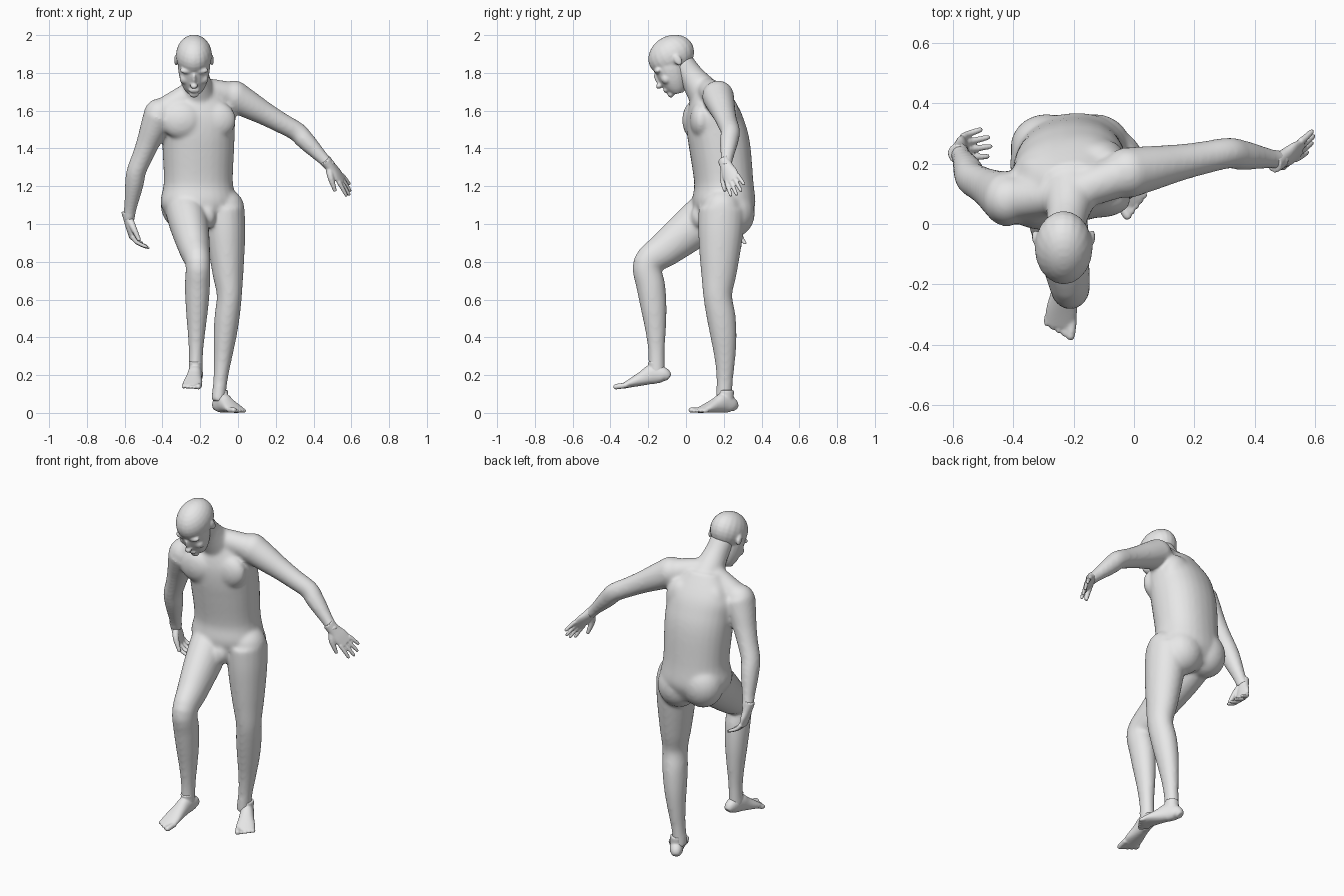
import bpy
import bmesh
import math
from mathutils import Vector, Matrix

default_cube = bpy.data.objects.get("Cube")
if default_cube:
    bpy.data.objects.remove(default_cube, do_unlink=True)

skin = bpy.data.materials.new("grey_skin")
skin.use_nodes = True
grey = (0.8, 0.8, 0.8, 1)
skin.diffuse_color = grey
skin.node_tree.nodes["Principled BSDF"].inputs["Base Color"].default_value = grey

X, Y, Z = Matrix.Identity(3)
WORLD = Matrix.Identity(4)


def smooth_rows(rows, steps=4):
    """Catmull-Rom interpolation through (x, y, z, half_width, half_depth) rows."""
    points = [Vector(row) for row in rows]
    points = [points[0], *points, points[-1]]
    result = []
    for before, start, end, after in zip(points, points[1:], points[2:], points[3:]):
        leave, arrive = (end - before) / 2, (after - start) / 2
        for step in range(steps):
            t = step / steps
            ease = t * t * (3 - 2 * t)
            result.append(start.lerp(end, ease) + leave * t * (1 - t) ** 2
                          - arrive * t * t * (1 - t))
    return result + [points[-1]]


def tube(bm, rows, ref=X, power=2, sides=20, frame=WORLD):
    """Loft rounded sections along a path; ref is the width direction."""
    rings = smooth_rows(rows)
    centres = [Vector(ring[:3]) for ring in rings]
    last = len(rings) - 1
    loops = []
    for index, (centre, ring) in enumerate(zip(centres, rings)):
        ahead, behind = centres[min(index + 1, last)], centres[max(index - 1, 0)]
        tangent = (ahead - behind).normalized()
        across = (ref - tangent * ref.dot(tangent)).normalized()
        outward = tangent.cross(across)
        loop = []
        for side in range(sides):
            angle = math.tau * side / sides
            u, v = (math.copysign(abs(value) ** (2 / power), value)
                    for value in (math.cos(angle), math.sin(angle)))
            place = centre + across * u * ring[3] + outward * v * ring[4]
            loop.append(bm.verts.new(frame @ place))
        loops.append(loop)
    for lower, upper in zip(loops, loops[1:]):
        for side in range(sides):
            following = (side + 1) % sides
            bm.faces.new((lower[side], lower[following], upper[following], upper[side]))
    bm.faces.new(reversed(loops[0]))
    bm.faces.new(loops[-1])


def blob(bm, centre, radii, frame=WORLD):
    """Ellipsoid muscle or feature."""
    matrix = frame @ Matrix.Translation(centre) @ Matrix.Diagonal((*radii, 1))
    bmesh.ops.create_uvsphere(bm, u_segments=20, v_segments=14, radius=1, matrix=matrix)


def limb(bm, joints, upper, lower, depth, ref=X, bulge=0):
    """Two bones with evenly spaced radii and round joints."""
    first, middle, end = (Vector(joint) for joint in joints)
    rows = []
    for start, stop, radii, push in ((first, middle, upper, 0), (middle, end, lower, bulge)):
        blob(bm, start, [radii[0]] * 3)
        for index, radius in enumerate(radii):
            along = index / len(radii)
            swell = Y * push * math.sin(math.pi * along)
            rows.append((*(start.lerp(stop, along) + swell), radius, radius * depth))
    rows.append((*end, lower[-1], lower[-1] * depth))
    tube(bm, rows, ref)


def finish(bm, name, voxel, relax):
    """Fuse overlapping pieces into one smooth skin."""
    bmesh.ops.recalc_face_normals(bm, faces=bm.faces)
    mesh = bpy.data.meshes.new(name)
    bm.to_mesh(mesh)
    bm.free()
    mesh.materials.append(skin)
    part = bpy.data.objects.new(name, mesh)
    bpy.context.scene.collection.objects.link(part)
    fuse = part.modifiers.new("fuse", "REMESH")
    fuse.mode = "VOXEL"
    fuse.voxel_size = voxel
    fuse.use_smooth_shade = True
    soften = part.modifiers.new("soften", "SMOOTH")
    soften.factor = 0.5
    soften.iterations = relax


# Torso, twisted slightly so the right shoulder leads
body = bmesh.new()
middle_x = -.21
twist = Vector((1, .15, 0))
sections = ((1, .2, .13, .12), (1.1, .2, .2, .165), (1.22, .2, .183, .155),
            (1.4, .18, .19, .16), (1.5, .16, .193, .155), (1.6, .14, .19, .135),
            (1.72, .12, .1, .08))
tube(body, [(middle_x, y, z, width, depth) for z, y, width, depth in sections],
     twist, power=2.2, sides=28)
for side in (-1, 1):
    lead = side * .02
    blob(body, (middle_x + side * .09, .06 + lead, 1.55), (.11, .06, .1))    # chest
    blob(body, (middle_x + side * .09, .2 + lead, 1.56), (.09, .065, .12))   # shoulder blade
    blob(body, (middle_x + side * .08, .255, 1.08 - lead), (.12, .11, .13))  # buttock
blob(body, (middle_x, .14, 1.28), (.15, .095, .11))   # belly
blob(body, (-.165, .075, 1.04), (.05, .05, .065))     # groin

# Neck and shoulder slopes
tube(body, [(-.23, -.03, 1.86, .068, .068), (-.22, .03, 1.78, .069, .069),
            (middle_x, .12, 1.66, .1, .1)])
left_shoulder, right_shoulder = (-.02, .17, 1.675), (-.415, .08, 1.58)
for shoulder in (left_shoulder, right_shoulder):
    tube(body, [(middle_x, .1, 1.72, .06, .06), (*shoulder, .075, .075)], Y)

# Left arm stretched to the side, right arm hanging back
upper_arm, forearm = (.085, .074, .062, .055), (.052, .051, .046, .039, .033)
limb(body, (left_shoulder, (.31, .235, 1.49), (.495, .21, 1.3)), upper_arm, forearm, 1, Y)
limb(body, (right_shoulder, (-.538, .15, 1.28), (-.58, .24, 1.02)), upper_arm, forearm, 1.1)

# Standing left leg and raised right leg
thigh, shin = (.108, .105, .095, .082), (.067, .067, .06, .048, .038)
limb(body, ((-.073, .19, 1.08), (-.046, .168, .62), (-.105, .2, .06)), thigh, shin, 1.15, X, .02)
limb(body, ((-.28, .17, 1.09), (-.212, -.205, .79), (-.225, -.155, .2)), thigh, shin, 1.15, X, .015)
finish(body, "body", .009, 16)

# Head, bowed forward, in a local frame facing -y
head = bmesh.new()
bow = Matrix.Translation((-.233, -.08, 1.875)) @ Matrix.Rotation(math.pi / 6, 4, "X")
blob(head, (0, .01, .014), (.096, .127, .104), bow)
tube(head, [(0, 0, .04, .07, .085), (0, -.022, -.03, .085, .088), (0, -.04, -.1, .075, .076),
            (0, -.052, -.15, .056, .055), (0, -.06, -.178, .035, .032)], frame=bow)
blob(head, (0, -.116, -.065), (.012, .014, .04), bow)   # nose bridge
blob(head, (0, -.126, -.094), (.02, .018, .015), bow)   # nose tip
blob(head, (0, -.108, -.131), (.03, .012, .015), bow)   # lips
blob(head, (0, -.096, -.163), (.026, .016, .018), bow)  # chin
for side in (-1, 1):
    blob(head, (side * .036, -.09, -.02), (.04, .021, .016), bow)    # brow
    blob(head, (side * .045, -.075, -.08), (.032, .028, .03), bow)   # cheek
    blob(head, (side * .095, .028, -.025), (.01, .02, .032), bow)    # ear
finish(head, "head", .006, 6)


def hand(name, wrist, along, thumb_side, flip, curl):
    """Palm, four fingers that bend towards the palm side, and a thumb."""
    bm = bmesh.new()
    size = 1.12
    origin, reach = Vector(wrist), Vector(along).normalized()
    across = Vector(thumb_side)
    across = (across - reach * reach.dot(across)).normalized()
    palm = reach.cross(across) * flip

    def at(forward, sideways, inward, width, depth):
        place = origin + (reach * forward + across * sideways + palm * inward) * size
        return (*place, width * size, depth * size)

    tube(bm, [at(-.03, 0, 0, .028, .027), at(.02, 0, 0, .032, .022),
              at(.06, 0, 0, .04, .018), at(.105, 0, 0, .038, .011)], across)
    for finger, length in enumerate((.082, .096, .092, .07)):
        sideways = .031 - .021 * finger
        rows = []
        for t, radius in ((0, .011), (.4, .01), (.9, .008), (1, .004)):
            forward = .09 + length * t * (1 - curl * t / 3)
            bend = length * curl * t ** 1.5
            rows.append(at(forward, sideways * (1 + t / 3), bend, radius, radius))
        tube(bm, rows, across, sides=10)
    tube(bm, [at(.015, .018, .005, .018, .016), at(.05, .045, .012, .015, .015),
              at(.11, .065, .026, .009, .008)], palm, sides=10)
    finish(bm, name, .0045, 3)


hand("left_hand", (.482, .21, 1.315), (.6, .33, -.75), (-.3, -.85, -.5), 1, .1)
hand("right_hand", (-.582, .237, 1.035), (.18, .15, -.95), (.1, -1, 0), -1, .75)


def foot(name, heel, forward, inner, length):
    """Sole and instep lofted from heel to ball, with five toes."""
    bm = bmesh.new()
    origin, ahead = Vector(heel), Vector(forward).normalized()
    across = Z.cross(ahead).normalized() * inner
    up = ahead.cross(across) * inner

    def at(sideways, fraction, height, width, depth):
        place = origin + across * sideways + ahead * fraction * length + up * height
        return (*place, width, depth)

    profile = ((0, .02, .02), (.08, .034, .04), (.28, .038, .052),
               (.45, .042, .04), (.68, .052, .024), (.86, .049, .012))
    tube(bm, [at(0, fraction, depth, width, depth) for fraction, width, depth in profile],
         across, power=2.2)
    # Ankle
    tube(bm, [at(0, .2, .03, .034, .036), at(0, .2, .12, .036, .04)], across)
    for toe in range(5):
        sideways, tip = .04 - .021 * toe, 1 - .03 * toe
        radius = .011 if toe else .015
        tube(bm, [at(sideways, .75, radius, radius, radius),
                  at(sideways, tip - .05, radius, radius, radius),
                  at(sideways, tip, radius, radius / 2, radius / 2)], across, sides=10)
    finish(bm, name, .005, 6)


foot("left_foot", (-.115, .26, 0), (.12, -.2, 0), -1, .26)
foot("right_foot", (-.215, -.088, .165), (-.035, -.28, -.042), 1, .295)
